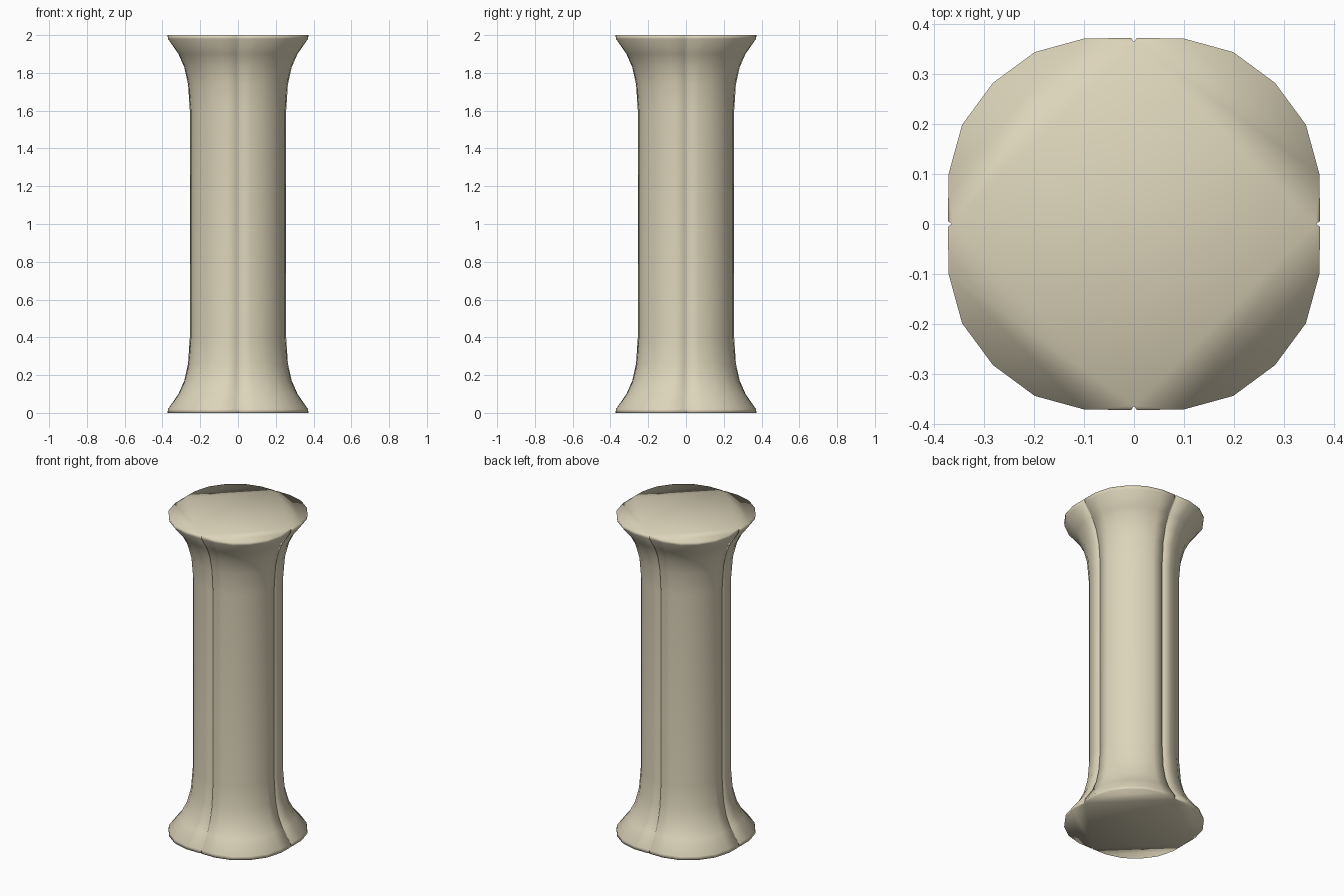
import bpy, bmesh, math

if "Cube" in bpy.data.objects:
    bpy.data.objects.remove(bpy.data.objects["Cube"])

# stone colour
stone = bpy.data.materials.new("pale stone")
stone.diffuse_color = (0.72, 0.66, 0.49, 1)
stone.use_nodes = True
stone.node_tree.nodes["Principled BSDF"].inputs["Base Color"].default_value = stone.diffuse_color

# half profile: height above the end, flare amount (0 = shaft, 1 = rim)
FLARE = [(0.0, 1.0), (0.02, 0.98), (0.1, 0.51), (0.17, 0.25), (0.26, 0.08), (0.4, 0.0)]
RINGS = FLARE + [(2 - z, t) for z, t in reversed(FLARE)]

# one quarter of the section: angle, rim radius, shaft radius (starts in the groove)
SECTION = [(0, 0.365, 0.246), (0.9, 0.373, 0.255), (15, 0.385, 0.257), (30, 0.398, 0.258),
           (45, 0.4, 0.258), (60, 0.398, 0.258), (75, 0.385, 0.257), (89.1, 0.373, 0.255)]
Q = len(SECTION)
N = 4 * Q

bm = bmesh.new()


def ring(z, t):
    verts = []
    for quarter in range(4):
        for angle, rim, shaft in SECTION:
            a = math.radians(angle + 90 * quarter)
            r = shaft + (rim - shaft) * t
            verts.append(bm.verts.new((r * math.cos(a), r * math.sin(a), z)))
    return verts


# column sides
rings = [ring(z, t) for z, t in RINGS]
for low, high in zip(rings, rings[1:]):
    for i in range(N):
        j = (i + 1) % N
        bm.faces.new((low[i], low[j], high[j], high[i]))

# flat end caps, one face for each quarter lobe
for verts, z in ((rings[0], 0), (rings[-1], 2)):
    centre = bm.verts.new((0, 0, z))
    for q in range(4):
        bm.faces.new([centre] + [verts[(q * Q + k) % N] for k in range(Q + 1)])

bmesh.ops.recalc_face_normals(bm, faces=bm.faces)
for f in bm.faces:
    f.smooth = True
mesh = bpy.data.meshes.new("column")
bm.to_mesh(mesh)
bm.free()
mesh.materials.append(stone)
bpy.context.collection.objects.link(bpy.data.objects.new("column", mesh))
